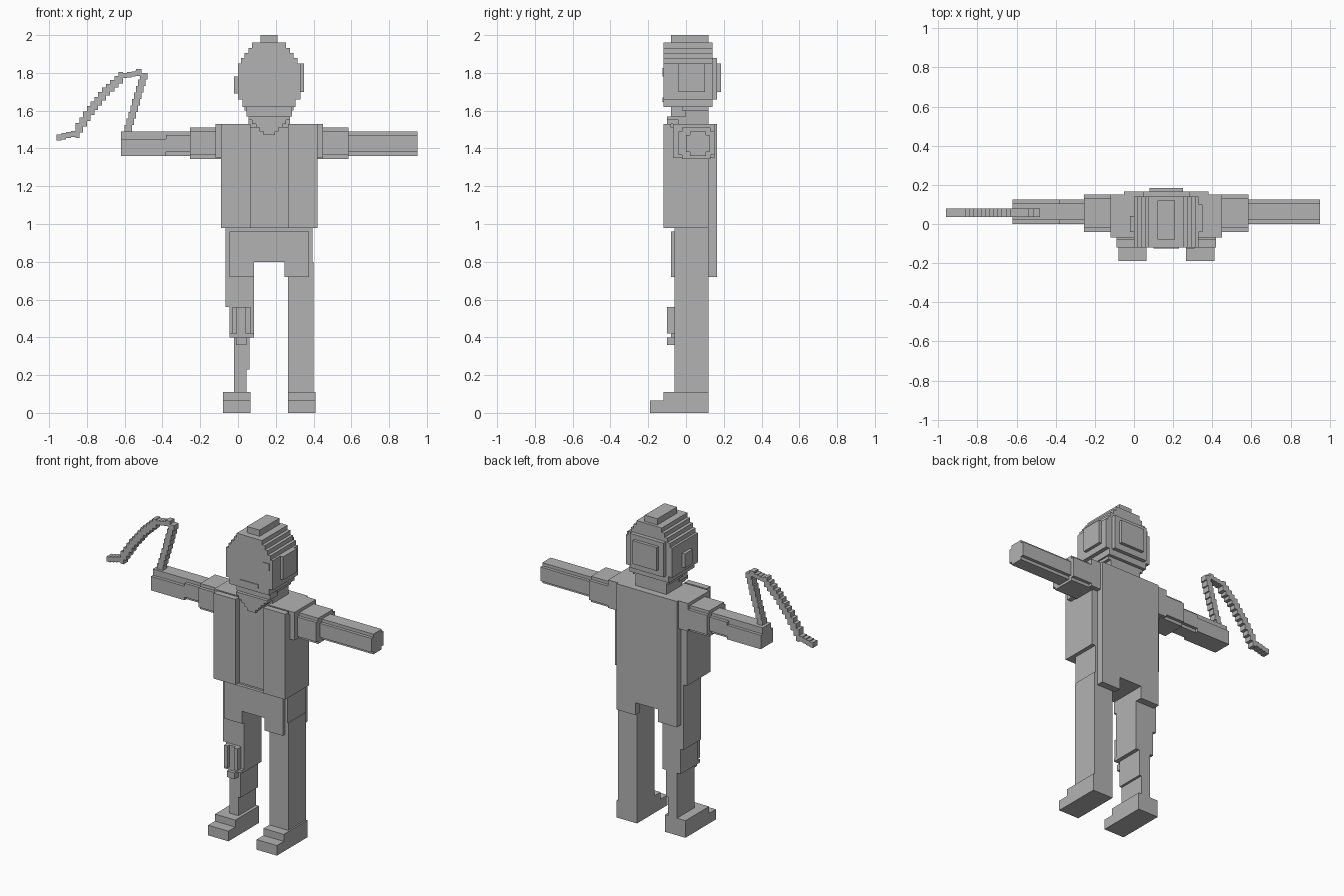
import bpy, bmesh
from mathutils import Matrix, Vector

cube = bpy.data.objects.get("Cube")
if cube:
    bpy.data.objects.remove(cube, do_unlink=True)

grey = bpy.data.materials.new("plain_grey")
grey.use_nodes = True
grey.diffuse_color = (0.45, 0.45, 0.45, 1)
grey.node_tree.nodes["Principled BSDF"].inputs["Base Color"].default_value = grey.diffuse_color

RIGHT, LEFT = -1, 1
SIDES = {"right": RIGHT, "left": LEFT}
CENTRE = 0.165  # body midline, shifted by the whip on the right
STEP = 0.02     # size of the small notches


def part(name, boxes):
    """Make one object from boxes given as across, depth and height ranges."""
    bm = bmesh.new()
    for ranges in boxes:
        low = Vector([min(span) for span in ranges])
        high = Vector([max(span) for span in ranges])
        place = Matrix.Translation((low + high) / 2)
        bmesh.ops.create_cube(bm, size=1, matrix=place @ Matrix.Diagonal(high - low).to_4x4())
    mesh = bpy.data.meshes.new(name)
    bm.to_mesh(mesh)
    bm.free()
    mesh.materials.append(grey)
    bpy.context.collection.objects.link(bpy.data.objects.new(name, mesh))


def shrink(span, amount=STEP):
    return span[0] + amount, span[1] - amount


def block(name, side, inner, outer, depth, height, notched=False):
    """Box on one side, measured outward from the midline; notched long edges if asked."""
    across = (CENTRE + side * inner, CENTRE + side * outer)
    if notched:
        part(name, [(across, depth, shrink(height)), (across, shrink(depth), height)])
    else:
        part(name, [(across, depth, height)])


def middle(name, half, depth, height):
    block(name, LEFT, -half, half, depth, height)


def pair(name, inner, outer, depth, height, notched=False):
    for label, side in SIDES.items():
        block(label + "_" + name, side, inner, outer, depth, height, notched)


# Shared depths and levels
front, chest, back, coat = -0.12, -0.08, 0.12, 0.165
leg_depth = (-0.06, back)
waist, crotch, hem, shoulder_top = 0.98, 0.8, 0.72, 1.53

# Torso with open jacket panels, and a coat split into two tails
middle("torso", 0.255, (chest, back), (waist, shoulder_top - STEP))
pair("jacket_panel", 0.1, 0.255, (front, chest), (waist, shoulder_top))
middle("coat_back", 0.215, (back, coat), (crotch, shoulder_top))
pair("coat_tail", 0.08, 0.215, (back, coat), (hem, crotch))
middle("hips", 0.23, leg_depth, (crotch, waist))
middle("front_waist", 0.21, (chest, leg_depth[0]), (crotch, waist - STEP))
pair("front_flap", 0.08, 0.21, (chest, leg_depth[0]), (hem, crotch))

# Shoulders, sleeves and arms
arm_depth, arm_height = (0, 0.125), (1.36, 1.49)
wrist, fingertip = 0.545, 0.785
pair("shoulder", 0.1, 0.285, (-0.07, 0.15), (1.35, shoulder_top))
pair("sleeve", 0.25, 0.42, (-0.04, 0.15), (1.345, 1.51), notched=True)
block("left_forearm", LEFT, 0.4, fingertip, arm_depth, arm_height, notched=True)
block("right_forearm", RIGHT, 0.4, wrist, arm_depth, arm_height, notched=True)

# Right hand: narrow palm, side ledges and a base plate
palm_low = arm_height[0] + STEP
block("right_palm", RIGHT, wrist, fingertip, shrink(arm_depth), (palm_low, arm_height[1]))
block("right_palm_base", RIGHT, wrist, fingertip, arm_depth, (arm_height[0], palm_low))
block("right_fingers", RIGHT, wrist, fingertip, (0, STEP), (palm_low, 1.45))
block("right_thumb", RIGHT, wrist, fingertip, (0.105, arm_depth[1]), (palm_low, 1.45))

# Whip: a leaning handle cut in rows, and a drooping tail cut in columns
whip_depth = (0.035, 0.08)
rows, handle_base, handle_top = 9, arm_height[1], 1.8
rise = (handle_top - handle_base) / rows
handle = []
for row in range(rows):
    x = -0.58 + row * 0.01
    z = handle_base + row * rise
    handle.append(((x - STEP, x + STEP), whip_depth, (z, z + rise)))
handle.append(((-0.54, -0.51), whip_depth, (handle_top, handle_top + STEP)))
part("whip_handle", handle)

droop = [(-0.96, 1.455), (-0.86, 1.48), (-0.78, 1.6), (-0.7, 1.7), (-0.61, 1.785), (-0.52, 1.8)]
tail = []
for (x_start, z_start), (x_end, z_end) in zip(droop, droop[1:]):
    columns = 4
    run, climb = (x_end - x_start) / columns, (z_end - z_start) / columns
    half = 0.01 + abs(climb)
    for column in range(columns):
        x, z = x_start + column * run, z_start + (column + 0.5) * climb
        tail.append(((x, x + run), whip_depth, (z - half, z + half)))
part("whip_tail", tail)

# Plain left leg, torn right trouser leg over a thin shin
knee, cuff, ankle = 0.56, 0.4, 0.11
block("left_leg", LEFT, 0.1, 0.235, leg_depth, (ankle, crotch))
block("right_thigh", RIGHT, 0.08, 0.23, leg_depth, (knee, crotch))
block("right_knee", RIGHT, 0.08, 0.21, leg_depth, (cuff, knee))
block("right_shin", RIGHT, 0.105, 0.185, leg_depth, (0.23, cuff))
block("right_ankle", RIGHT, 0.12, 0.185, leg_depth, (ankle, 0.23))

# Knee pad: two rails around a sunk plate, strapped below
pad_front, pad_back = -0.1, leg_depth[0]
pad_height = (cuff + STEP, knee)
block("knee_pad_inner_rail", RIGHT, 0.1, 0.125, (pad_front, pad_back), pad_height)
block("knee_pad_outer_rail", RIGHT, 0.17, 0.195, (pad_front, pad_back), pad_height)
block("knee_pad_plate", RIGHT, 0.125, 0.17, (chest, pad_back), pad_height)
block("knee_strap", RIGHT, 0.08, 0.21, (chest, pad_back), (cuff, cuff + STEP))
block("knee_strap_buckle", RIGHT, 0.12, 0.175, (pad_front, pad_back), (cuff - 2 * STEP, cuff))

# Shoes with a lower toe
pair("shoe", 0.1, 0.245, (front, back), (0, ankle))
pair("shoe_toe", 0.1, 0.245, (-0.19, front), (0, 0.065))

# Neck, chin and a collar narrowing to a point on the chest
middle("neck", 0.11, (-0.04, back), (1.5, 1.63))
middle("chin", 0.12, (chest, 0), (1.57, 1.62))
for tier in range(5):
    top = 1.57 - tier * STEP
    middle("collar_tier", 0.11 - tier * STEP, (-0.1, -0.03), (top - STEP, top))

# Head: jaw, broad face and a stepped crown under a crest
nape, jaw, brow, crown = 0.14, 1.66, 1.85, 1.96
middle("head_base", 0.13, (-STEP, back), (1.6, 1.62))
middle("jaw", 0.14, (front, nape), (1.62, jaw))
middle("face", 0.165, (front, nape), (jaw, brow))
tiers = 4
lift = (crown - brow) / tiers
for tier in range(tiers):
    low = brow + tier * lift
    middle("crown_tier", 0.15 - tier * STEP, (front, nape), (low, low + lift))
middle("crest", 0.045, (chest, back), (crown, 2))
middle("back_of_head", 0.12, (nape, coat), (jaw, 1.88))
middle("back_plate", 0.085, (coat, coat + STEP), (1.7, brow))

# Ears, mouth and one eye
block("right_ear", RIGHT, 0.165, 0.185, (-0.04, 0.04), (1.69, 1.78))
block("left_ear", LEFT, 0.165, 0.185, (-0.04, 0.1), (1.7, brow))
middle("mouth", 0.065, (front - 0.005, front), (1.645, 1.67))
block("left_eye", LEFT, 0.1, 0.145, (front - 0.005, front), (1.78, 1.825))
